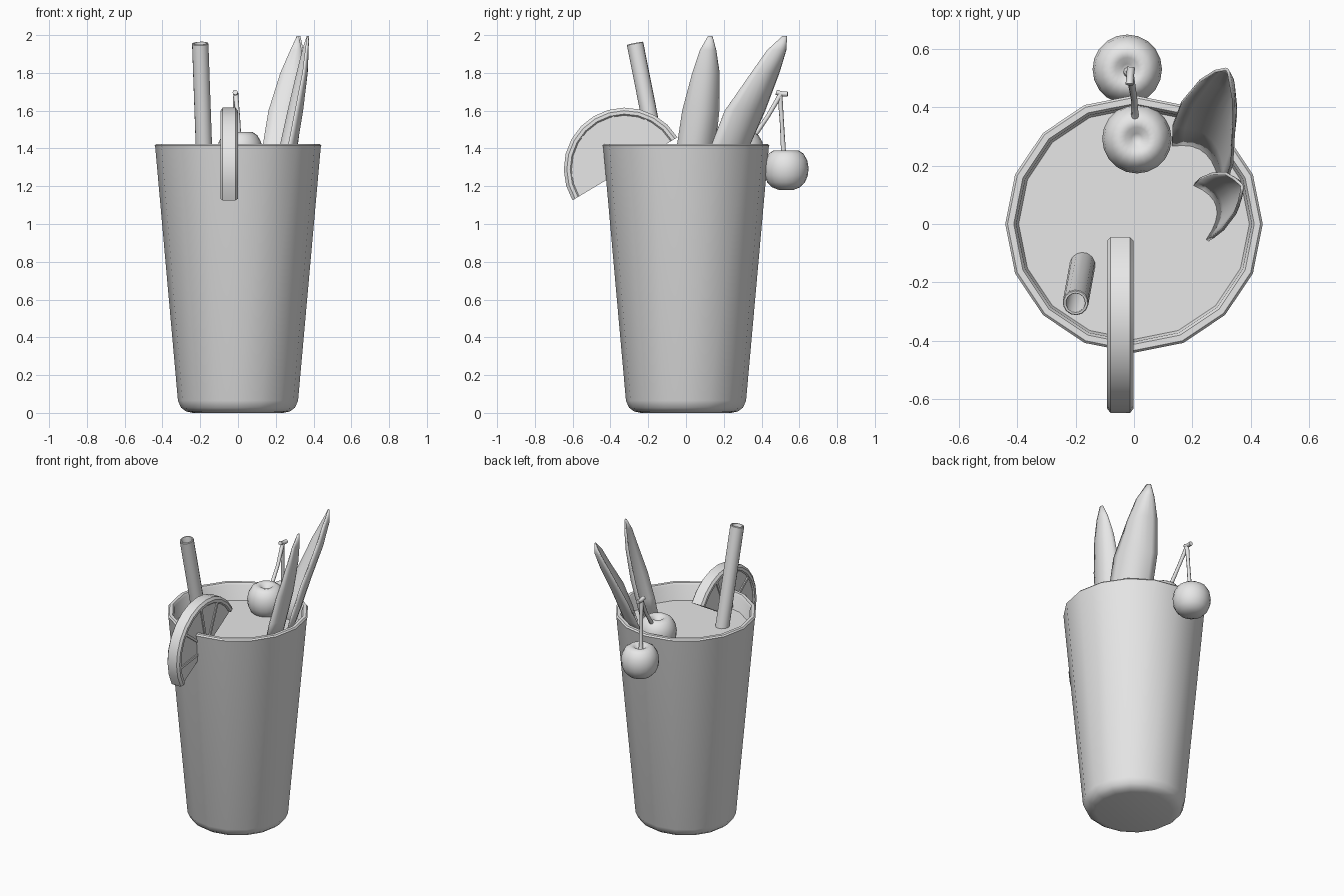
import bpy, bmesh, math
from mathutils import Vector, Matrix

if "Cube" in bpy.data.objects:
    bpy.data.objects.remove(bpy.data.objects["Cube"])

clay = bpy.data.materials.new("light_grey")
clay.diffuse_color = (0.8, 0.8, 0.8, 1)
clay.use_nodes = True
clay.node_tree.nodes["Principled BSDF"].inputs["Base Color"].default_value = clay.diffuse_color


def finish(name, bm, angle=35):
    bmesh.ops.remove_doubles(bm, verts=bm.verts, dist=1e-5)
    bmesh.ops.recalc_face_normals(bm, faces=bm.faces)
    me = bpy.data.meshes.new(name)
    bm.to_mesh(me)
    bm.free()
    ob = bpy.data.objects.new(name, me)
    bpy.context.collection.objects.link(ob)
    me.materials.append(clay)
    bpy.ops.object.select_all(action='DESELECT')
    ob.select_set(True)
    bpy.context.view_layer.objects.active = ob
    bpy.ops.object.shade_smooth_by_angle(angle=math.radians(angle))
    return ob


def grid(bm, rows, close=False):
    """Skin a list of equally long point rows with quads."""
    vs = [[bm.verts.new(p) for p in r] for r in rows]
    n = len(rows[0])
    for a, b in zip(vs, vs[1:]):
        for i in range(n if close else n - 1):
            j = (i + 1) % n
            bm.faces.new((a[i], a[j], b[j], b[i]))
    return vs


def lathe(name, profile, sides, matrix=Matrix(), angle=35):
    bm = bmesh.new()
    rows = [[matrix @ Vector((r * math.cos(t), r * math.sin(t), z))
             for t in (2 * math.pi * i / sides for i in range(sides))]
            for r, z in profile]
    grid(bm, rows, True)
    bmesh.ops.dissolve_degenerate(bm, dist=1e-6, edges=bm.edges)
    return finish(name, bm, angle)


def tube(name, points, radii, sides=8):
    """Round rod through points, capped at both ends."""
    bm = bmesh.new()
    pts = [Vector(p) for p in points]
    rows = []
    for i, p in enumerate(pts):
        d = pts[min(i + 1, len(pts) - 1)] - pts[max(i - 1, 0)]
        u = d.cross(Vector((1, 0, 0))).normalized()
        w = d.cross(u).normalized()
        rows.append([p + radii[i] * (u * math.cos(t) + w * math.sin(t))
                     for t in (2 * math.pi * k / sides for k in range(sides))])
    vs = grid(bm, rows, True)
    bm.faces.new(vs[0])
    bm.faces.new(vs[-1])
    return finish(name, bm, 50)


# Tapered cup with rounded foot and thick lip
lathe("cup", [(0, 0), (0.24, 0), (0.275, 0.008), (0.302, 0.028), (0.318, 0.065),
              (0.438, 1.405), (0.441, 1.415), (0.433, 1.424), (0.412, 1.424),
              (0.403, 1.412), (0.30, 0.09), (0, 0.08)], 16)

# Drink surface
bm = bmesh.new()
bmesh.ops.create_circle(bm, cap_ends=True, segments=16, radius=0.397,
                        matrix=Matrix.Translation((0, 0, 1.31)))
finish("drink", bm)

# Hollow leaning straw
top, low = Vector((-0.2, -0.27, 1.957)), Vector((-0.173, -0.12, 1.2))
axis = top - low
L = axis.length
lathe("straw", [(0, 0), (0.044, 0), (0.044, L - 0.004), (0.041, L),
                (0.034, L), (0.032, L - 0.005), (0.032, 0.15), (0, 0.15)], 14,
      Matrix.Translation(low) @ axis.to_track_quat('Z', 'Y').to_matrix().to_4x4())

# Citrus half wheel hooked on the lip, lying in a plane of constant x
SX, SY, SZ = -0.047, -0.323, 1.292
START = math.radians(31)


def polar(r, t, x):
    return Vector((SX + x, SY + r * math.cos(t), SZ + r * math.sin(t)))


def half_ring(name, section, steps=12):
    bm = bmesh.new()
    rows = [[polar(r, START + math.pi * i / steps, x) for r, x in section]
            for i in range(steps + 1)]
    vs = grid(bm, rows, True)
    bm.faces.new(vs[0])
    bm.faces.new(vs[-1])
    return finish(name, bm)


half_ring("citrus_rind", [(0.283, -0.038), (0.29, -0.046), (0.308, -0.046), (0.324, -0.034),
                          (0.324, 0.034), (0.308, 0.046), (0.29, 0.046), (0.283, 0.038)])
half_ring("citrus_flesh", [(0.0, -0.036), (0.29, -0.036), (0.29, 0.036), (0.0, 0.036)])
for n, deg in enumerate((67, 103, 143, 187)):
    t = math.radians(deg)
    bm = bmesh.new()
    bmesh.ops.create_cube(bm, size=1, matrix=Matrix.Translation(polar(0.145, t, 0))
                          @ Matrix.Rotation(t, 4, 'X')
                          @ Matrix.Diagonal((0.086, 0.288, 0.016, 1)))
    finish(f"citrus_membrane_{n + 1}", bm)

# Pair of cherries with dimpled tops
cherry = [(0, 0.072), (0.018, 0.078), (0.04, 0.098), (0.065, 0.103), (0.092, 0.085),
          (0.112, 0.05), (0.119, 0.01), (0.115, -0.03), (0.1, -0.066),
          (0.075, -0.092), (0.04, -0.106), (0, -0.108)]
for side, pos in (("inner", (0.01, 0.292, 1.385)), ("outer", (-0.023, 0.53, 1.287))):
    lathe("cherry_" + side, cherry, 20, Matrix.Translation(pos), 60)

# Joined cherry stems
tube("cherry_stem_inner", [(0.006, 0.325, 1.44), (0.004, 0.36, 1.465), (0, 0.43, 1.565),
                           (-0.012, 0.503, 1.69)], [0.02, 0.013, 0.011, 0.013])
tube("cherry_stem_outer", [(-0.022, 0.522, 1.35), (-0.02, 0.516, 1.38), (-0.016, 0.508, 1.53),
                           (-0.012, 0.497, 1.69)], [0.018, 0.013, 0.011, 0.013])
tube("cherry_stem_joint", [(-0.015, 0.478, 1.697), (-0.013, 0.508, 1.688),
                           (-0.01, 0.538, 1.688)], [0.014, 0.013, 0.014])


# Cupped leaves: each row is height, left edge, middle, right edge
def leaf(name, rows, steps=8):
    bm = bmesh.new()
    out = []
    for z, l, m, r in rows:
        l, m, r = Vector((*l, z)), Vector((*m, z)), Vector((*r, z))
        c = 2 * m - (l + r) / 2
        out.append([l * (1 - t) ** 2 + c * 2 * t * (1 - t) + r * t * t
                    for t in (i / steps for i in range(steps + 1))])
    grid(bm, out)
    ob = finish(name, bm, 60)
    mod = ob.modifiers.new("thickness", 'SOLIDIFY')
    mod.thickness = 0.01
    mod.offset = 0


leaf("leaf_back", [(1.27, (0.13, 0.25), (0.245, 0.225), (0.295, 0.09)),
                   (1.42, (0.132, 0.335), (0.27, 0.29), (0.312, 0.135)),
                   (1.60, (0.162, 0.415), (0.298, 0.36), (0.335, 0.205)),
                   (1.80, (0.225, 0.49), (0.33, 0.45), (0.343, 0.345)),
                   (1.92, (0.277, 0.523), (0.33, 0.51), (0.34, 0.43)),
                   (1.995, (0.312, 0.53), (0.32, 0.527), (0.325, 0.512))])
leaf("leaf_side", [(1.27, (0.20, 0.13), (0.28, 0.055), (0.245, -0.06)),
                   (1.42, (0.225, 0.155), (0.308, 0.07), (0.27, -0.045)),
                   (1.60, (0.265, 0.172), (0.338, 0.10), (0.305, -0.018)),
                   (1.80, (0.312, 0.174), (0.362, 0.12), (0.345, 0.035)),
                   (1.92, (0.342, 0.156), (0.368, 0.128), (0.36, 0.075)),
                   (1.995, (0.366, 0.136), (0.37, 0.128), (0.37, 0.118))])
